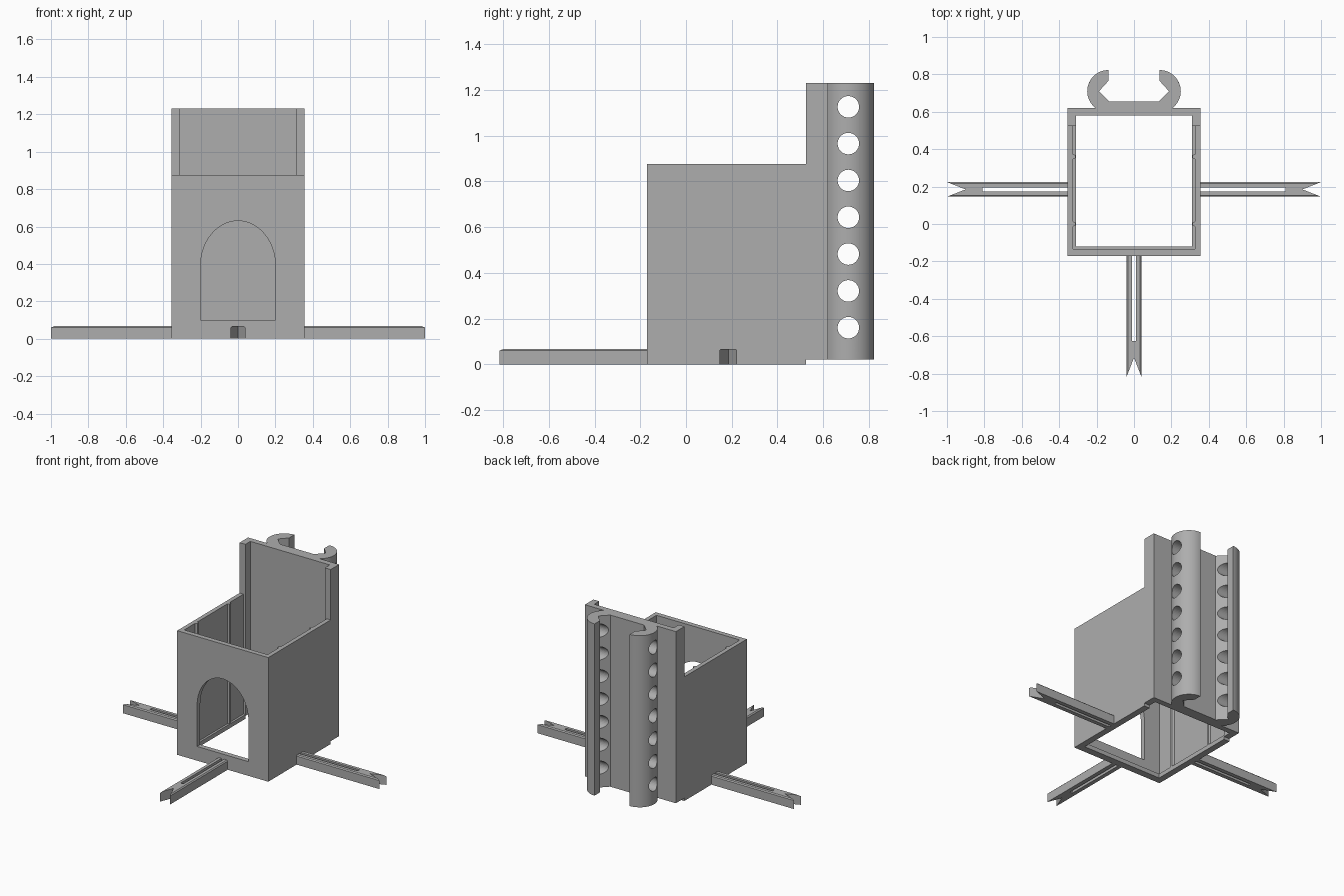
import bpy, bmesh, math
from mathutils import Matrix

cube = bpy.data.objects.get("Cube")
if cube:
    bpy.data.objects.remove(cube, do_unlink=True)

grey = bpy.data.materials.new("plain grey")
grey.use_nodes = True
COLOUR = (0.42, 0.42, 0.42, 1)
grey.diffuse_color = COLOUR
grey.node_tree.nodes["Principled BSDF"].inputs["Base Color"].default_value = COLOUR


def finish(bm, name):
    bmesh.ops.recalc_face_normals(bm, faces=bm.faces)
    mesh = bpy.data.meshes.new(name)
    bm.to_mesh(mesh)
    bm.free()
    mesh.materials.append(grey)
    obj = bpy.data.objects.new(name, mesh)
    bpy.context.collection.objects.link(obj)
    return obj


def prism_bm(points, low, high):
    """Extrude an x-y outline from z = low to z = high."""
    bm = bmesh.new()
    face = bm.faces.new([bm.verts.new((x, y, low)) for x, y in points])
    top = bmesh.ops.extrude_face_region(bm, geom=[face])["geom"]
    for v in top:
        if isinstance(v, bmesh.types.BMVert):
            v.co.z = high
    return bm


def prism(name, points, low, high):
    return finish(prism_bm(points, low, high), name)


def cut(obj, cutter):
    mod = obj.modifiers.new("cut", 'BOOLEAN')
    mod.operation = 'DIFFERENCE'
    mod.solver = 'EXACT'
    mod.object = cutter
    cutter.hide_render = True
    cutter.hide_set(True)
    cutter.display_type = 'WIRE'


def smooth(obj):
    bpy.ops.object.select_all(action='DESELECT')
    obj.select_set(True)
    bpy.context.view_layer.objects.active = obj
    bpy.ops.object.shade_smooth_by_angle(angle=math.radians(30))


def u_shape(half, front, back, inner, inner_front):
    """Outline of three walls, open at the back."""
    return [(-half, back), (-half, front), (half, front), (half, back),
            (inner, back), (inner, inner_front), (-inner, inner_front), (-inner, back)]


W, FRONT, JOIN, BACK = 0.355, -0.17, 0.525, 0.62
TOP, TALL, LIFT = 0.875, 1.23, 0.02

# Three-sided box with an arched doorway
walls = prism("box_walls", u_shape(W, FRONT, JOIN, 0.325, -0.135), 0, TOP)
arch = [(-0.2, 0.1), (0.2, 0.1)]
for i in range(33):
    a = math.pi * i / 32
    arch.append((0.2 * math.cos(a), 0.39 + 0.24 * math.sin(a)))
door_bm = prism_bm(arch, -0.1, 0.1)
door_bm.transform(Matrix.Translation((0, FRONT, 0)) @ Matrix.Rotation(math.pi / 2, 4, 'X'))
cut(walls, finish(door_bm, "doorway_cutter"))
smooth(walls)

# Inner bottom rim and guide ribs
prism("bottom_rim", u_shape(0.33, -0.14, JOIN, 0.31, -0.12), 0, 0.03)
for side in (-1, 1):
    for n, y in enumerate((0, 0.36)):
        rib = [(side * 0.33, y - 0.015), (side * 0.33, y + 0.015),
               (side * 0.312, y + 0.007), (side * 0.312, y - 0.007)]
        prism(f"guide_rib_{n}_{'left' if side > 0 else 'right'}", rib, 0, TOP)

# Tall back wall with front-facing side flanges
prism("back_wall", [(-W, BACK), (-W, JOIN), (-0.31, JOIN), (-0.31, 0.58),
                    (0.31, 0.58), (0.31, JOIN), (W, JOIN), (W, BACK)], LIFT, TALL)

# Rail made of two curved claws joined by a web
CY, CX, R = 0.71, 0.137, 0.113
rail = []
for i in range(25):
    a = math.radians(-127 + 217 * i / 24)
    # sweep from the base, around the outside, to the tip
    rail.append((CX + R * math.cos(a + 0) if a > -math.pi / 2 else CX, CY + R * math.sin(a)))
half = []
for i in range(25):
    a = math.radians(-54 + 144 * i / 24)
    half.append((CX + R * math.cos(a), CY + R * math.sin(a)))
half = [(half[0][0], BACK - 0.005)] + half
half += [(CX, 0.765), (0.187, CY), (0.132, 0.655)]
rail = half + [(-x, y) for x, y in reversed(half)]
clip = prism("clip_rail", rail, LIFT, TALL)

# Row of round holes through both claws
holes = bmesh.new()
for i in range(7):
    place = Matrix.Translation((0, CY, 0.16 + 0.161 * i)) @ Matrix.Rotation(math.pi / 2, 4, 'Y')
    bmesh.ops.create_cone(holes, cap_ends=True, segments=32, radius1=0.047,
                          radius2=0.047, depth=0.8, matrix=place)
cut(clip, finish(holes, "hole_cutter"))
smooth(clip)

# Slotted ground arms with notched tips
LENGTH, HALF, SLOT, ARM_H = 0.645, 0.039, 0.01, 0.067


def arm(name, x, y, angle):
    outline = [(0, HALF), (0, SLOT), (0.455, SLOT), (0.455, -SLOT), (0, -SLOT),
               (0, -HALF), (LENGTH, -HALF), (LENGTH - 0.1, 0), (LENGTH, HALF)]
    bm = prism_bm(outline, 0, ARM_H)
    edges = [e for e in bm.edges if all(
        abs(v.co.z - ARM_H) < 1e-4 and abs(abs(v.co.y) - HALF) < 1e-4 for v in e.verts)]
    bmesh.ops.bevel(bm, geom=edges, offset=0.007, segments=1, affect='EDGES')
    bm.transform(Matrix.Translation((x, y, 0)) @ Matrix.Rotation(angle, 4, 'Z'))
    finish(bm, name)


arm("left_arm", W, 0.185, 0)
arm("right_arm", -W, 0.185, math.pi)
arm("front_arm", 0, FRONT, -math.pi / 2)
